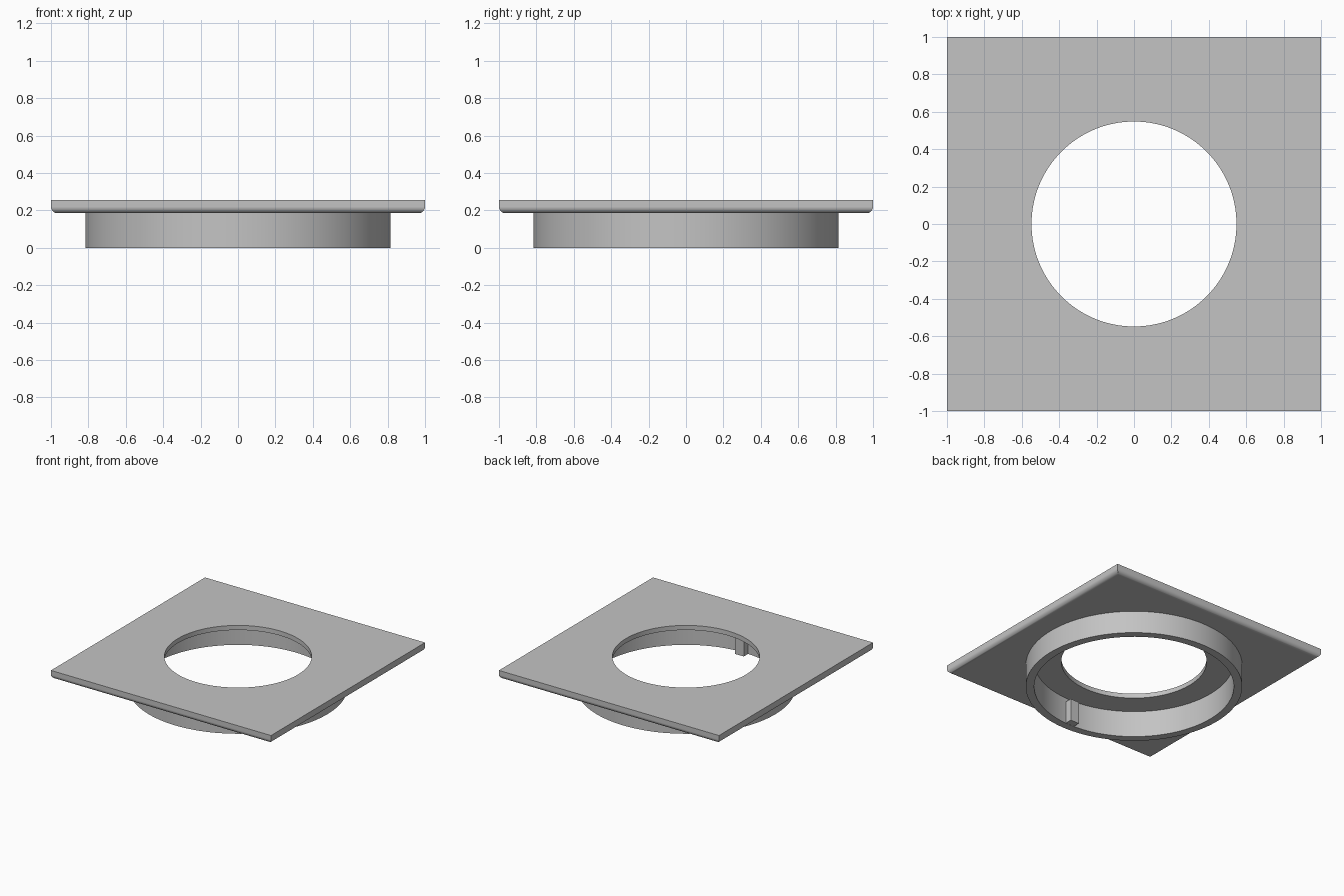
import bpy, bmesh, math

cube = bpy.data.objects.get("Cube")
if cube:
    bpy.data.objects.remove(cube, do_unlink=True)

TOP, UNDERSIDE, CEILING = 0.255, 0.185, 0.217
RING_OUT, RING_IN, HOLE = 0.815, 0.752, 0.548
FILLET = 0.035

grey = bpy.data.materials.new("plain grey")
grey.use_nodes = True
colour = (0.55, 0.55, 0.55, 1)
grey.diffuse_color = colour
grey.node_tree.nodes["Principled BSDF"].inputs["Base Color"].default_value = colour


def finish(name, bm):
    bmesh.ops.recalc_face_normals(bm, faces=bm.faces)
    mesh = bpy.data.meshes.new(name)
    bm.to_mesh(mesh)
    bm.free()
    mesh.materials.append(grey)
    obj = bpy.data.objects.new(name, mesh)
    bpy.context.collection.objects.link(obj)
    return obj


def loft(name, layers, sides, turn=0.0):
    """Stack of regular polygons (radius, z), capped at both ends."""
    bm = bmesh.new()
    rings = []
    for r, z in layers:
        angles = [turn + math.tau * i / sides for i in range(sides)]
        rings.append([bm.verts.new((r * math.cos(a), r * math.sin(a), z)) for a in angles])
    for low, high in zip(rings, rings[1:]):
        for i in range(sides):
            j = (i + 1) % sides
            bm.faces.new((low[i], low[j], high[j], high[i]))
    bm.faces.new(rings[0][::-1])
    bm.faces.new(rings[-1])
    return finish(name, bm)


def select(obj):
    bpy.ops.object.select_all(action='DESELECT')
    obj.select_set(True)
    bpy.context.view_layer.objects.active = obj


def combine(obj, other, operation):
    select(obj)
    mod = obj.modifiers.new(operation, 'BOOLEAN')
    mod.operation, mod.object, mod.solver = operation, other, 'EXACT'
    bpy.ops.object.modifier_apply(modifier=mod.name)
    bpy.data.objects.remove(other, do_unlink=True)


# Square plate with a rounded lower edge
layers = []
for i in range(9):
    a = math.pi / 2 * i / 8
    half = 1 - FILLET + FILLET * math.sin(a)
    layers.append((half * math.sqrt(2), UNDERSIDE + FILLET * (1 - math.cos(a))))
layers.append((math.sqrt(2), TOP))
plate = loft("flange_plate", layers, 4, math.pi / 4)

# Collar below the plate, hollowed into the plate, and the through hole
SIDES = 128
combine(plate, loft("collar", [(RING_OUT, 0), (RING_OUT, 0.23)], SIDES), 'UNION')
combine(plate, loft("recess", [(RING_IN, -0.1), (RING_IN, CEILING)], SIDES), 'DIFFERENCE')
combine(plate, loft("opening", [(HOLE, -0.1), (HOLE, 0.4)], SIDES), 'DIFFERENCE')

# Smooth curves, crisp edges
select(plate)
bpy.ops.object.shade_smooth_by_angle(angle=math.radians(30))
normals = plate.modifiers.new("even shading", 'WEIGHTED_NORMAL')
normals.keep_sharp = True

# Small locating key on the front inner wall of the collar
bm = bmesh.new()
bmesh.ops.create_cube(bm, size=1)
for v in bm.verts:
    v.co.x *= 0.08
    v.co.y = -0.693 if v.co.y > 0 else -0.77
    v.co.z = UNDERSIDE if v.co.z > 0 else 0.001
finish("locating_key", bm)
